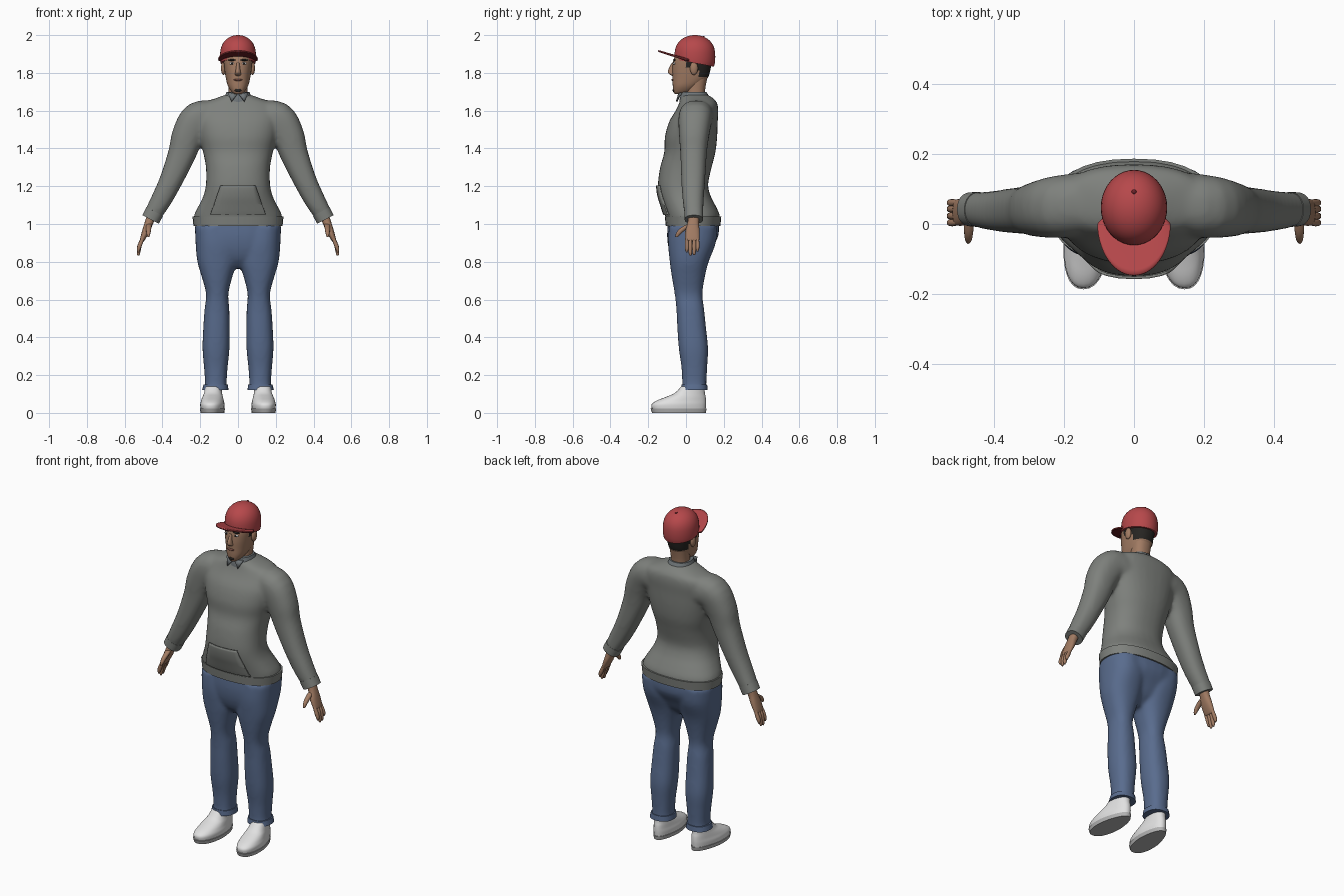
import bpy, bmesh, math
from mathutils import Vector, Matrix

old = bpy.data.objects.get("Cube")
if old:
    bpy.data.objects.remove(old, do_unlink=True)


def material(name, *rgb):
    mat = bpy.data.materials.new(name)
    mat.use_nodes = True
    color = (*rgb, 1)
    mat.diffuse_color = color
    mat.node_tree.nodes["Principled BSDF"].inputs["Base Color"].default_value = color
    return mat


grey = material("sweater grey", .21, .22, .205)
slate = material("collar slate", .16, .18, .19)
denim = material("denim blue", .1, .15, .27)
white = material("shoe white", .75, .75, .75)
sole_grey = material("sole grey", .45, .45, .45)
skin = material("skin", .36, .2, .125)
dark = material("dark hair", .02, .018, .016)
red = material("cap red", .47, .065, .07)
dark_red = material("dark red", .16, .015, .02)
lip = material("lips", .2, .08, .06)


def finish(name, bm, *mats, rule=None, mirror=False, solid=0, voxel=0, angle=45):
    """Turn a bmesh into a smooth shaded object."""
    bmesh.ops.recalc_face_normals(bm, faces=bm.faces)
    bm.normal_update()
    if rule:
        for face in bm.faces:
            face.material_index = int(rule(face))
    mesh = bpy.data.meshes.new(name)
    bm.to_mesh(mesh)
    bm.free()
    for mat in mats:
        mesh.materials.append(mat)
    mesh.shade_smooth()
    mesh.set_sharp_from_angle(angle=math.radians(angle))
    obj = bpy.data.objects.new(name, mesh)
    bpy.context.scene.collection.objects.link(obj)
    if mirror:
        mod = obj.modifiers.new("mirror", "MIRROR")
        mod.use_mirror_merge = False
    if solid:
        mod = obj.modifiers.new("thickness", "SOLIDIFY")
        mod.thickness, mod.offset = solid, 0
    if voxel:
        mod = obj.modifiers.new("blend", "REMESH")
        mod.mode, mod.voxel_size, mod.use_smooth_shade = "VOXEL", voxel, True
        mod = obj.modifiers.new("soften", "SMOOTH")
        mod.factor, mod.iterations = .5, 8
    return obj


def spline(rows, steps):
    """Catmull-Rom interpolation of whole rows of values."""
    last = len(rows) - 1
    out = []
    for i in range(last):
        a, b, c, d = (rows[min(max(i + k, 0), last)] for k in (-1, 0, 1, 2))
        for s in range(steps):
            t = s / steps
            out.append([q + t / 2 * (r - p + t * (2 * p - 5 * q + 4 * r - u + t * (3 * (q - r) + u - p)))
                        for p, q, r, u in zip(a, b, c, d)])
    return out + [list(rows[-1])]


def loft(bm, rows, tilt=False, steps=4, count=32, power=.86):
    """Skin closed rings; each row is x, y, z, half width, half depth."""
    rows = spline(rows, steps)
    rings = []
    for i, (x, y, z, rx, ry) in enumerate(rows):
        across = Vector((1, 0, 0))
        if tilt:
            before, after = rows[max(i - 1, 0)], rows[min(i + 1, len(rows) - 1)]
            across = Vector((before[2] - after[2], 0, after[0] - before[0])).normalized()
        ring = []
        for k in range(count):
            a = math.tau * k / count
            c, s = (math.copysign(abs(f) ** power, f) for f in (math.cos(a), math.sin(a)))
            ring.append(bm.verts.new(Vector((x, y + ry * s, z)) + across * rx * c))
        rings.append(ring)
    for low, high in zip(rings, rings[1:]):
        for k in range(count):
            j = (k + 1) % count
            bm.faces.new((low[k], low[j], high[j], high[k]))
    bm.faces.new(rings[0])
    bm.faces.new(rings[-1])
    return bm


def body(rows, grow=0):
    """Rows of height, half width, front, back, for centred parts."""
    return [(0, (f + b) / 2, z, w + grow, (b - f) / 2 + grow) for z, w, f, b in rows]


def limb(rows, grow=0):
    """Rows of height, inner x, outer x, front, back."""
    return [((p + q) / 2, (f + b) / 2, z, (q - p) / 2 + grow, (b - f) / 2 + grow) for z, p, q, f, b in rows]


def ball(name, loc, size, mat, mirror=False):
    bm = bmesh.new()
    bmesh.ops.create_uvsphere(bm, u_segments=20, v_segments=12, radius=1)
    bm.transform(Matrix.Translation(loc) @ Matrix.Diagonal((*size, 1)))
    return finish(name, bm, mat, mirror=mirror)


def flip(rows):
    return [(-row[0], *row[1:]) for row in rows]


# Sweater: torso and sleeves blended into one surface
torso = body([(1.01, .235, -.105, .18), (1.05, .232, -.112, .178), (1.1, .207, -.128, .155), (1.15, .183, -.143, .13),
              (1.21, .17, -.149, .117), (1.3, .17, -.137, .136), (1.38, .185, -.115, .156), (1.46, .205, -.112, .165),
              (1.54, .22, -.09, .168), (1.6, .22, -.055, .171), (1.64, .19, -.036, .165), (1.665, .12, -.03, .145),
              (1.685, .065, -.02, .115)])
sleeve = [(.12, .06, 1.565, .085, .09), (.21, .05, 1.556, .092, .09), (.265, .043, 1.47, .085, .08),
          (.297, .04, 1.37, .074, .07), (.355, .038, 1.23, .061, .063), (.405, .038, 1.13, .055, .056),
          (.445, .041, 1.06, .048, .05), (.46, .042, 1.03, .044, .046)]
bm = loft(bmesh.new(), torso)
loft(bm, sleeve, tilt=True)
loft(bm, flip(sleeve), tilt=True)
finish("sweater", bm, grey, voxel=.011)

# Hem band, sleeve cuffs and front pocket
hem = body([(.99, .236, -.107, .182), (1.04, .241, -.112, .187)])
finish("hem_band", loft(bmesh.new(), hem, steps=2), grey)
cuff = [(.441, .041, 1.066, .05, .05), (.463, .042, 1.024, .049, .049)]
finish("sleeve_cuffs", loft(bmesh.new(), cuff, tilt=True, steps=2), grey, mirror=True)
bm = loft(bmesh.new(), [(x, y, z, w + .005, d + .005) for x, y, z, w, d in torso[1:6]])
for point, normal in [((0, 0, 1.205), (0, 0, 1)), ((0, -.05, 0), (0, 1, 0)),
                      ((.1, 0, 1.18), (1, 0, .35)), ((-.1, 0, 1.18), (-1, 0, .35))]:
    bmesh.ops.bisect_plane(bm, geom=bm.verts[:] + bm.edges[:] + bm.faces[:], plane_co=point,
                           plane_no=normal, clear_outer=True)
finish("front_pocket", bm, grey, solid=.008)

# Shirt collar with two pointed wings
collar = body([(1.64, .085, -.035, .135), (1.67, .072, -.032, .124), (1.7, .061, -.022, .108)])
finish("shirt_collar", loft(bmesh.new(), collar), slate)
bm = bmesh.new()
bm.faces.new([bm.verts.new(p) for p in ((.002, -.037, 1.69), (.055, -.025, 1.695), (.034, -.05, 1.648))])
finish("collar_wings", bm, slate, mirror=True, solid=.008)

# Jeans: hips and legs blended into one surface
hips = body([(1.02, .225, -.095, .172), (.94, .225, -.1, .172), (.87, .21, -.092, .135), (.81, .13, -.07, .1),
             (.765, .05, -.03, .05)])
leg = limb([(.99, .02, .228, -.09, .165), (.9, .004, .225, -.095, .158), (.8, .006, .215, -.086, .12),
            (.72, .03, .192, -.075, .1), (.63, .051, .169, -.06, .087), (.55, .046, .177, -.051, .096),
            (.45, .044, .184, -.046, .106), (.34, .045, .188, -.038, .117), (.24, .055, .18, -.024, .112),
            (.16, .06, .175, -.02, .108), (.125, .056, .182, -.023, .11)])
bm = loft(bmesh.new(), hips)
loft(bm, leg)
loft(bm, flip(leg))
finish("jeans", bm, denim, voxel=.01)
turn_up = limb([(.12, .05, .19, -.026, .115), (.15, .054, .183, -.023, .112)])
finish("jeans_turn_ups", loft(bmesh.new(), turn_up, steps=2), denim, mirror=True)


# Shoes, narrower at the heel, on flat soles
def narrow_heel(bm, middle=.132):
    for vert in bm.verts:
        vert.co.x = middle + (vert.co.x - middle) * (1 - 1.8 * max(0, vert.co.y + .04))
        vert.co.x -= vert.co.y * .07
    return bm


shoe = limb([(.018, .07, .194, -.18, .104), (.045, .068, .196, -.182, .106), (.065, .072, .192, -.155, .106),
             (.085, .076, .188, -.105, .104), (.105, .08, .184, -.06, .1), (.14, .082, .18, -.025, .098)])
finish("shoes", narrow_heel(loft(bmesh.new(), shoe)), white, mirror=True, angle=60)
sole = limb([(0, .07, .194, -.18, .105), (.022, .066, .198, -.187, .109)])
finish("shoe_soles", narrow_heel(loft(bmesh.new(), sole, steps=1)), sole_grey, mirror=True)

# Hands: palm, four fingers and a thumb
bm = loft(bmesh.new(), [(.456, .042, 1.05, .024, .03), (.472, .038, 1.005, .022, .03), (.489, .034, .96, .019, .038),
                        (.508, .033, .915, .012, .037), (.511, .033, .908, .006, .03)], tilt=True, count=20)
for y, tip in ((.004, .85), (.023, .832), (.043, .835), (.061, .855)):
    loft(bm, [(.504, y, .925, .009, .008), (.519, y, .89, .011, .0105), (.527, y, tip + .015, .009, .009),
              (.528, y, tip, .004, .004)], tilt=True, count=12)
loft(bm, [(.472, .025, 1.0, .014, .018), (.473, -.01, .978, .014, .02), (.474, -.037, .953, .011, .015),
          (.475, -.05, .932, .005, .007)], count=12)
finish("hands", bm, skin, mirror=True)

# Neck and head, with cropped hair at the back and sideburns
finish("neck", loft(bmesh.new(), body([(1.62, .054, -.005, .105), (1.7, .05, .002, .1), (1.8, .056, .01, .118)])), skin)
head = body([(1.687, .016, -.058, -.02), (1.7, .034, -.066, .025), (1.73, .053, -.07, .07), (1.77, .064, -.071, .113),
             (1.82, .072, -.072, .13), (1.87, .077, -.066, .136), (1.92, .074, -.045, .128), (1.96, .05, -.01, .09)])


def is_hair(face):
    c = face.calc_center_median()
    return (c.z > 1.775 and c.y > .066) or (c.z > 1.83 and c.y > 0)


finish("head", loft(bmesh.new(), head, steps=6, count=48), skin, dark, rule=is_hair)
nose = body([(1.856, .007, -.074, -.05), (1.81, .013, -.096, -.05), (1.793, .017, -.088, -.05), (1.784, .01, -.072, -.05)])
finish("nose", loft(bmesh.new(), nose, count=16), skin)
ball("ears", (.077, .042, 1.824), (.013, .021, .035), skin, True)
ball("eyes", (.031, -.061, 1.85), (.014, .008, .007), white, True)
ball("irises", (.031, -.066, 1.85), (.006, .005, .006), dark, True)
ball("eyebrows", (.032, -.062, 1.868), (.021, .008, .005), dark, True)
ball("lips", (0, -.07, 1.763), (.023, .007, .006), lip)
ball("chin_beard", (0, -.064, 1.708), (.018, .007, .01), dark)

# Cap: trimmed dome, button and arched peak with a dark underside
bm = bmesh.new()
bmesh.ops.create_uvsphere(bm, u_segments=40, v_segments=24, radius=1)
for vert in bm.verts:
    x, y, z = vert.co
    vert.co = (.095 * x, .047 + .108 * y, 1.885 + .115 * math.copysign(abs(z) ** .78, z))
bmesh.ops.bisect_plane(bm, geom=bm.verts[:] + bm.edges[:] + bm.faces[:], plane_co=(0, -.06, 1.872),
                       plane_no=(0, .19, 1), clear_inner=True)
bmesh.ops.holes_fill(bm, edges=bm.edges, sides=0)
finish("cap_crown", bm, red)
ball("cap_button", (0, .092, 1.991), (.007, .007, .005), dark_red)


def peak(lift):
    bm = bmesh.new()
    span, depth = 28, 6
    grid = []
    for i in range(span + 1):
        a = math.pi * i / span
        c, s = math.cos(a), math.sin(a)
        grid.append([bm.verts.new(((.086 + .018 * t) * c, .02 * (1 - t) - (.07 + .077 * t) * s,
                                   1.867 + lift + s * (.02 + .028 * t))) for t in (k / depth for k in range(depth + 1))])
    for left, right in zip(grid, grid[1:]):
        for k in range(depth):
            bm.faces.new((left[k], left[k + 1], right[k + 1], right[k]))
    return bm


finish("cap_peak", peak(.003), red, solid=.006)
finish("cap_peak_underside", peak(-.002), dark_red, solid=.003)
